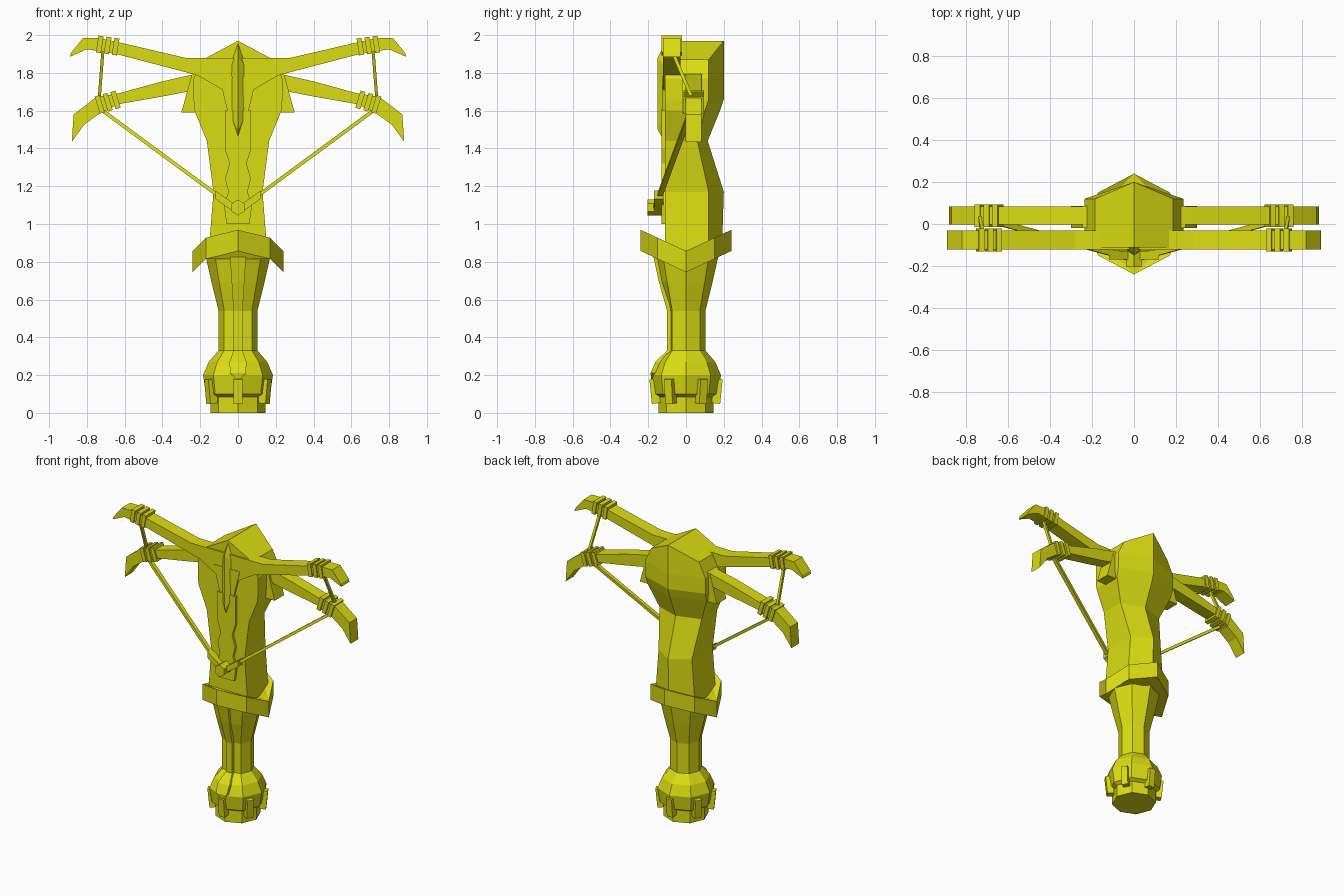
import bpy, bmesh, math
from mathutils import Vector, Matrix

if "Cube" in bpy.data.objects:
    bpy.data.objects.remove(bpy.data.objects["Cube"])

mat = bpy.data.materials.new("olive_yellow")
mat.diffuse_color = (0.72, 0.72, 0.006, 1)
mat.use_nodes = True
mat.node_tree.nodes["Principled BSDF"].inputs["Base Color"].default_value = mat.diffuse_color


def make(name, bm):
    bmesh.ops.recalc_face_normals(bm, faces=bm.faces)
    me = bpy.data.meshes.new(name)
    bm.to_mesh(me)
    bm.free()
    me.materials.append(mat)
    ob = bpy.data.objects.new(name, me)
    bpy.context.collection.objects.link(ob)
    return ob


def loft(name, rings, top=None):
    """Skin a stack of equal-sized rings; top optionally lists the cap faces."""
    bm = bmesh.new()
    vs = [[bm.verts.new(p) for p in r] for r in rings]
    n = len(vs[0])
    for a, b in zip(vs, vs[1:]):
        for i in range(n):
            j = (i + 1) % n
            bm.faces.new((a[i], a[j], b[j], b[i]))
    bm.faces.new(vs[0])
    for f in top or [range(n)]:
        bm.faces.new([vs[-1][i] for i in f])
    return make(name, bm)


def plate(name, pts, y0, y1):
    """Front outline (x, z) given thickness along y."""
    return loft(name, [[(x, y, z) for x, z in pts] for y in (y0, y1)])


def both(pts):
    """Close a right-hand outline with its mirror image."""
    return pts + [(-x, z) for x, z in reversed(pts)]


def block(name, centre, size, rot=Matrix()):
    bm = bmesh.new()
    bmesh.ops.create_cube(bm, size=1, matrix=Matrix.Translation(centre) @ rot @ Matrix.Diagonal((*size, 1)))
    return make(name, bm)


def bar(name, a, b, tx, ty):
    """Straight bar with a flat ended cross-section."""
    return loft(name, [[(p[0] + sx * tx, p[1] + sy * ty, p[2] + sx * tz)
                        for sx, sy in ((-.5, -.5), (.5, -.5), (.5, .5), (-.5, .5))]
                       for p, tz in ((a, 0), (b, 0))])


# Octagonal grip and pommel, front edge sunk along the grip
grip = [(0, .145), (.085, .145), (.1, .17), (.2, .185), (.27, .155), (.33, .103),
        (.54, .103), (.69, .14), (.86, .178)]
rings = []
for z, r in grip:
    ring = []
    for i in range(8):
        a = i * math.pi / 4
        k = .82 if i == 6 and .3 < z < .6 else 1
        ring.append((r * k * math.cos(a), r * k * math.sin(a), z))
    rings.append(ring)
loft("grip", rings)

# Inlay strip running up the front of the grip
strip = [(.18, .008, .184), (.21, .042, .188), (.27, .045, .162), (.33, .024, .1),
         (.54, .024, .1), (.7, .034, .145), (.86, .045, .18)]
loft("grip_inlay", [[(-w, -y, z), (w, -y, z), (w, -y + .06, z), (-w, -y + .06, z)]
                    for z, w, y in strip])

# Six clips around the pommel
for i in range(6):
    a = math.radians(-90 + 60 * i)
    rot = Matrix.Rotation(a, 4, 'Z') @ Matrix.Rotation(.1, 4, 'Y')
    block("pommel_clip", Vector((.165 * math.cos(a), .165 * math.sin(a), .115)), (.045, .045, .13), rot)

# Collar that dips at the sides
corner = [(.24, 0), (.17, .15), (0, .24), (-.17, .15), (-.24, 0), (-.17, -.15), (0, -.24), (.17, -.15)]
loft("collar", [[(x, y, z + .112 * abs(y) / .24) for x, y in corner] for z in (.745, .857)],
     [(0, 1, 2), (2, 3, 4), (4, 5, 6), (6, 7, 0), (0, 2, 4, 6)])

# Stock: five sided section with a keeled back and gabled top
stock = [(.85, .155, .12, .19), (1.17, .13, .12, .2), (1.44, .165, .06, .115),
         (1.6, .23, .1, .18), (1.66, .235, .12, .2), (1.77, .235, .12, .2), (1.87, .186, .12, .2)]
rings = []
for z, w, s, b in stock:
    up = .1 if z > 1.8 else 0
    rings.append([(-w, -.112, z), (0, -.112, z + up), (w, -.112, z),
                  (w, s, z), (0, b, z + up), (-w, s, z)])
loft("stock", rings, [(1, 2, 3, 4), (0, 1, 4, 5)])

# Upper (front) and lower (rear) bow limbs
plate("front_bow", both([(.28, 1.88), (.645, 1.965), (.74, 1.985), (.82, 1.985), (.885, 1.905), (.89, 1.885),
                         (.8, 1.925), (.645, 1.9), (.3, 1.81), (.21, 1.785), (.065, 1.70)]), -.122, -.03)
plate("rear_bow", both([(.2, 1.80), (.4, 1.755), (.63, 1.692), (.75, 1.672), (.87, 1.58), (.88, 1.435),
                        (.815, 1.525), (.74, 1.58), (.63, 1.635), (.4, 1.675), (.22, 1.71)]), -.003, .083)

# Rail and ridged blade on the front of the stock
plate("rail", both([(.07, 1.6), (.07, 1.4), (.045, 1.32), (.068, 1.24), (.05, 1.17), (.075, 1.1), (.06, 1.0)]),
      -.13, -.1)
plate("fan_plate", both([(.1, 1.78), (.02, 1.45)]), -.126, -.1)
bm = bmesh.new()
rim = [bm.verts.new((x, -.11, z)) for x, z in
       [(0, 1.96), (.045, 1.83), (.055, 1.6), (0, 1.43), (-.055, 1.6), (-.045, 1.83)]]
t, b = bm.verts.new((0, -.15, 1.88)), bm.verts.new((0, -.15, 1.5))
for f in ((0, 1), (5, 0)):
    bm.faces.new((rim[f[0]], rim[f[1]], t))
for f in ((2, 3), (3, 4)):
    bm.faces.new((rim[f[0]], rim[f[1]], b))
bm.faces.new((rim[1], rim[2], b, t))
bm.faces.new((rim[4], rim[5], t, b))
bm.faces.new(rim)
make("front_blade", bm)

# Parts repeated left and right
for s in (-1, 1):
    plate("side_block", [(s * x, z) for x, z in ((.17, 1.8), (.245, 1.79), (.3, 1.59), (.2, 1.59))], -.02, .085)
    for i in range(3):
        d = i - 1
        block("front_wrap", Vector((s * (.69 + .042 * d), -.076, 1.945 + .006 * d)), (.027, .108, .09),
              Matrix.Rotation(-s * .16, 4, 'Y'))
        block("rear_wrap", Vector((s * (.69 + .042 * d), .04, 1.645 - .012 * d)), (.027, .108, .095),
              Matrix.Rotation(s * .3, 4, 'Y'))
    bar("short_string", (s * .735, .035, 1.66), (s * .715, -.075, 1.92), .016, .02)
    # Drawn string, a thin flat band
    a, b = Vector((s * .73, .03, 1.61)), Vector((s * .01, -.165, 1.08))
    loft("long_string", [[(p.x - s * q * .005, p.y + r * .014, p.z + q * .008)
                          for q, r in ((-1, -1), (1, -1), (1, 1), (-1, 1))] for p in (a, b)])
    # Angled arms of the string catch
    loft("catch_arm", [[(x, y, z + h) for h, y in ((-.022, -.17), (.022, -.17), (.022, -.12), (-.022, -.12))]
                       for x, z in ((0, 1.07), (s * .12, 1.155))])

# Hexagonal nut holding the string
plate("string_nut", [(.04 * math.sin(i * math.pi / 3), 1.087 + .042 * math.cos(i * math.pi / 3))
                     for i in range(6)], -.205, -.11)
